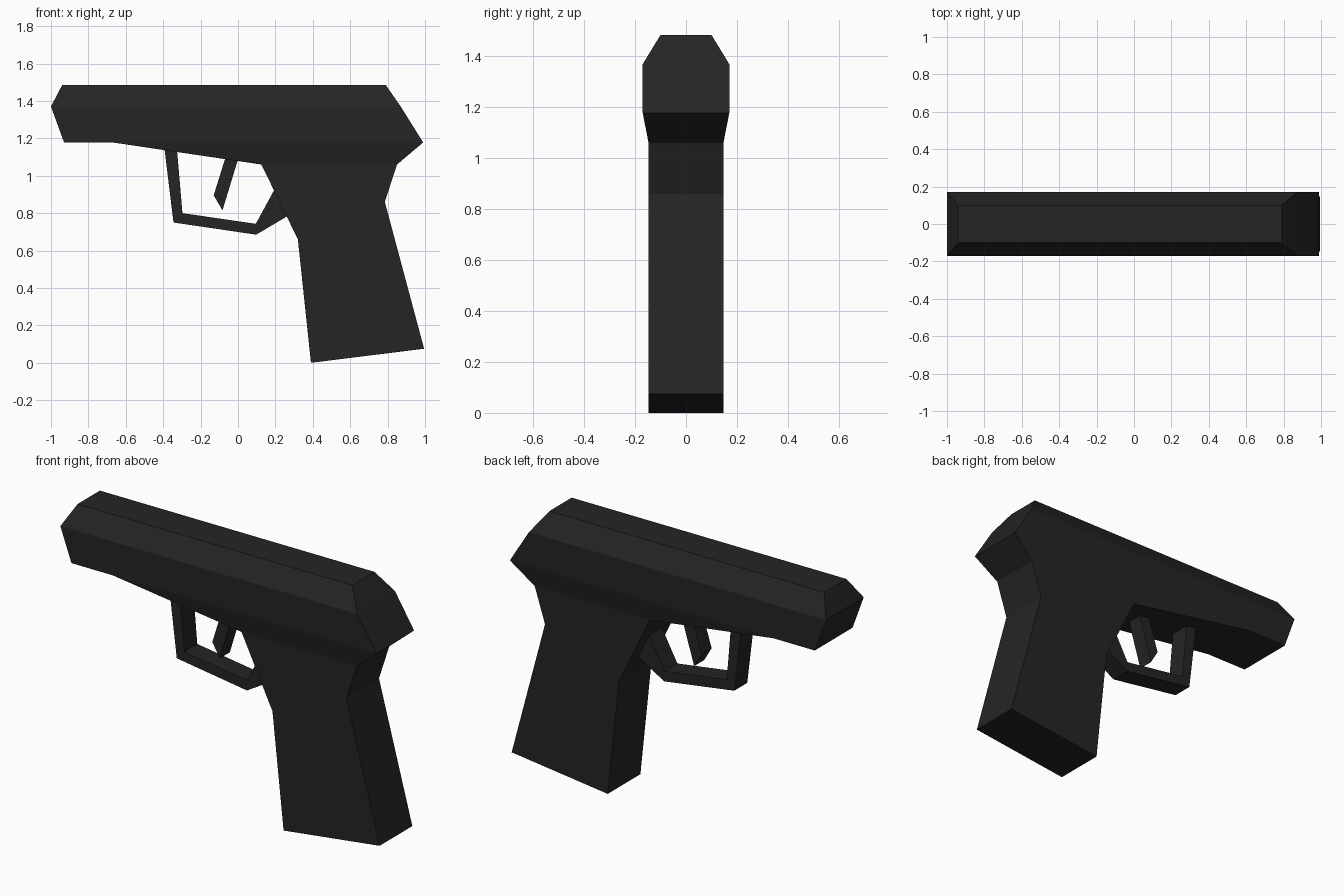
import bpy

cube = bpy.data.objects.get("Cube")
if cube:
    bpy.data.objects.remove(cube, do_unlink=True)

# Single dark matte colour
SHADE = (0.018, 0.018, 0.018, 1)
black = bpy.data.materials.new("matte_black")
black.diffuse_color = SHADE
black.use_nodes = True
bsdf = black.node_tree.nodes["Principled BSDF"]
bsdf.inputs["Base Color"].default_value = SHADE
bsdf.inputs["Roughness"].default_value = 0.8


def add_part(name, verts, faces):
    mesh = bpy.data.meshes.new(name)
    mesh.from_pydata(verts, [], faces)
    mesh.materials.append(black)
    obj = bpy.data.objects.new(name, mesh)
    bpy.context.collection.objects.link(obj)
    return obj


def bridge(a, b, n):
    """Quads joining two rings of n vertices starting at a and b."""
    return [(a + i, a + (i + 1) % n, b + (i + 1) % n, b + i) for i in range(n)]


def loft(name, levels):
    """Stack rectangles (front x, back x, z, half width) from bottom to top."""
    verts, faces = [], []
    for x0, x1, z, w in levels:
        verts += [(x0, -w, z), (x1, -w, z), (x1, w, z), (x0, w, z)]
    for k in range(len(levels) - 1):
        faces += bridge(4 * k, 4 * k + 4, 4)
    last = len(verts) - 4
    faces += [(3, 2, 1, 0), tuple(range(last, last + 4))]
    return add_part(name, verts, faces)


def extrude(name, outline, w):
    """Extrude a side outline (x, z), counter-clockwise, across the width."""
    n = len(outline)
    verts = [(x, y, z) for y in (-w, w) for x, z in outline]
    faces = [tuple(range(n)), tuple(reversed(range(n, 2 * n)))]
    faces += [tuple(reversed(f)) for f in bridge(0, n, n)]
    return add_part(name, verts, faces)


# Chamfered slide
loft("slide", [(-0.93, 0.99, 1.178, 0.17),
               (-1.0, 0.87, 1.37, 0.17),
               (-0.94, 0.79, 1.485, 0.10)])

# Tapered frame beneath the slide
loft("frame", [(0.125, 0.85, 1.06, 0.147),
               (-0.67, 0.99, 1.178, 0.17)])

# Raked grip
extrude("grip", [(0.125, 1.06), (0.32, 0.66), (0.39, 0.0),
                 (0.995, 0.075), (0.785, 0.86), (0.85, 1.06)], 0.147)

# Trigger guard strip, its ends buried in the frame and grip
outer = [(-0.395, 1.16), (-0.345, 0.75), (0.097, 0.685), (0.3, 0.805)]
inner = [(0.23, 0.99), (0.095, 0.743), (-0.297, 0.80), (-0.327, 1.15)]
extrude("trigger_guard", outer + inner, 0.058)

# Trigger
extrude("trigger", [(-0.06, 1.12), (-0.13, 0.895), (-0.083, 0.815),
                    (0.01, 1.12)], 0.045)
